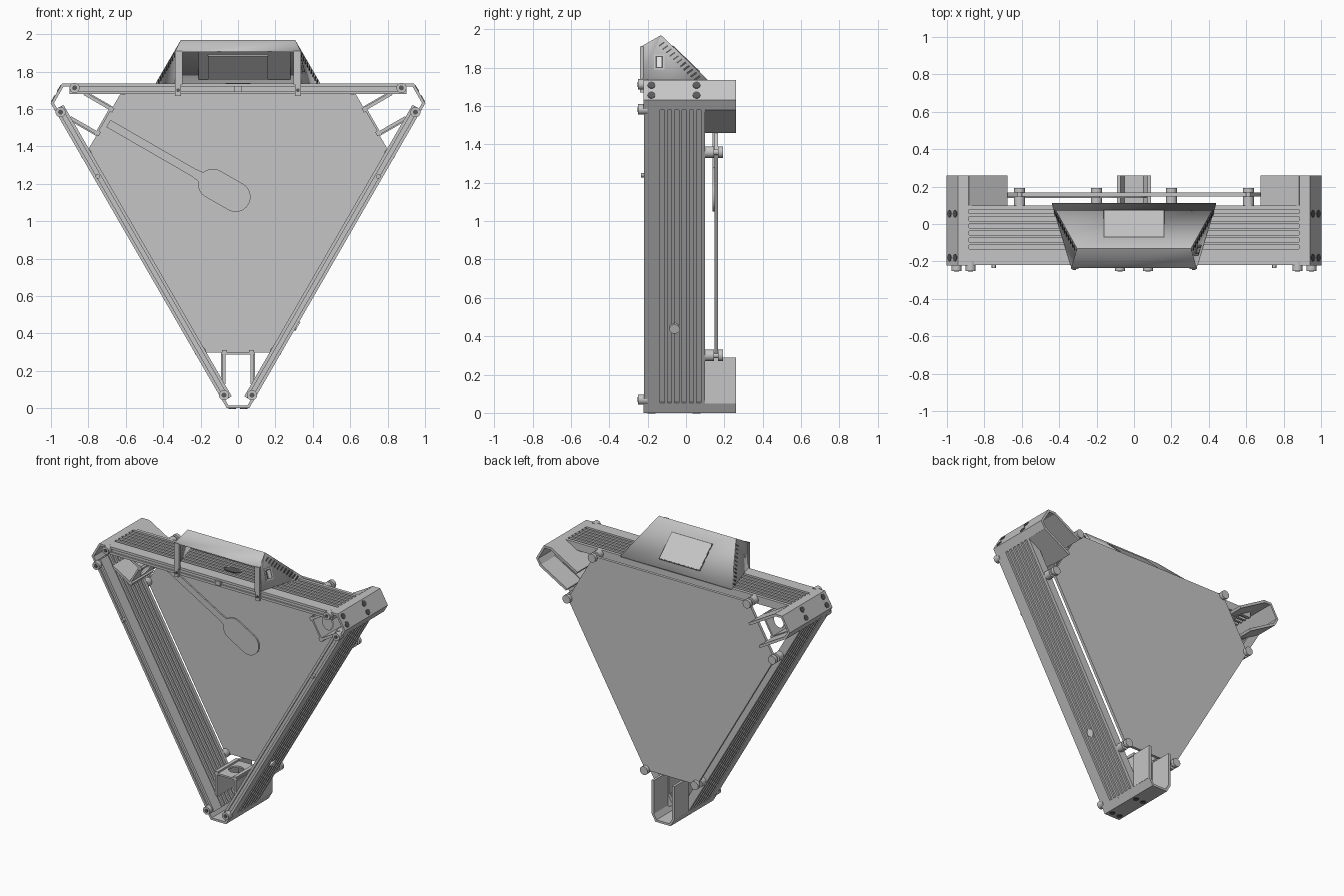
import bpy, bmesh, math
from mathutils import Matrix, Vector

if "Cube" in bpy.data.objects:
    bpy.data.objects.remove(bpy.data.objects["Cube"])


def material(name, v):
    m = bpy.data.materials.new(name)
    m.diffuse_color = (v, v, v, 1)
    m.use_nodes = True
    m.node_tree.nodes["Principled BSDF"].inputs["Base Color"].default_value = m.diffuse_color
    return m


GREY = material("light grey", 0.56)
DARK = material("dark grey", 0.1)
WHITE = material("off white", 0.8)

# Three-fold symmetry about a y axis through the triangle centre
CENTRE = Vector((0, 0, 1.122))
SPINS = [Matrix.Translation(CENTRE) @ Matrix.Rotation(math.radians(120 * k), 4, 'Y')
         @ Matrix.Translation(-CENTRE) for k in range(3)]
ONCE = [Matrix.Identity(4)]


def slab(name, pts, offset, mat=GREY, faces=None, places=ONCE):
    """Extrude a face (or connected faces) by an offset, once per placement."""
    for place in places:
        bm = bmesh.new()
        verts = [bm.verts.new(p) for p in pts]
        for f in faces or [range(len(pts))]:
            bm.faces.new([verts[i] for i in f])
        geo = bmesh.ops.extrude_face_region(bm, geom=bm.faces[:], use_keep_orig=True)
        moved = [g for g in geo['geom'] if isinstance(g, bmesh.types.BMVert)]
        bmesh.ops.translate(bm, verts=moved, vec=Vector(offset))
        bmesh.ops.recalc_face_normals(bm, faces=bm.faces[:])
        bm.transform(place)
        mesh = bpy.data.meshes.new(name)
        bm.to_mesh(mesh)
        bm.free()
        mesh.materials.append(mat)
        bpy.context.collection.objects.link(bpy.data.objects.new(name, mesh))


def prism(name, xz, y0, y1, mat=GREY, places=ONCE):
    slab(name, [(x, y0, z) for x, z in xz], (0, y1 - y0, 0), mat, None, places)


def box(name, x0, x1, y0, y1, z0, z1, mat=GREY, places=ONCE):
    prism(name, [(x0, z0), (x1, z0), (x1, z1), (x0, z1)], y0, y1, mat, places)


def arc(cx, cz, r, a0=0, a1=360, n=24):
    """Points on an arc in x, z; a full circle leaves out the repeated end."""
    full = abs(a1 - a0) == 360
    steps = n if full else n + 1
    return [(cx + r * math.cos(math.radians(a0 + (a1 - a0) * i / n)),
             cz + r * math.sin(math.radians(a0 + (a1 - a0) * i / n))) for i in range(steps)]


# Grooved extrusion bars
TOP, BOT = 1.735, 1.68
outer, inner = [(-0.22, TOP)], [(-0.22, BOT)]
for i in range(6):
    y = -0.135 + 0.038 * i
    outer += [(y, TOP), (y, TOP - 0.015), (y + 0.022, TOP - 0.015), (y + 0.022, TOP)]
    inner += [(y, BOT), (y, BOT + 0.015), (y + 0.022, BOT + 0.015), (y + 0.022, BOT)]
outer.append((0.1, TOP))
inner.append((0.1, BOT))
front_slot = [(-0.22, 1.697), (-0.21, 1.697), (-0.21, 1.718), (-0.22, 1.718)]
profile = outer + inner[::-1] + front_slot
slab("frame_bar", [(-0.9, y, z) for y, z in profile], (1.8, 0, 0), places=SPINS)

# Corner brackets: truncated cap, rear walls and motor mount
cap = [(-0.09, 0.052), (-0.06, 0), (0.06, 0), (0.09, 0.052),
       (0.075, 0.058), (0.051, 0.015), (-0.051, 0.015), (-0.075, 0.058)]
prism("corner_cap", cap, -0.222, 0.26, places=SPINS)
for s in (-1, 1):
    a, b = sorted((s * 0.072, s * 0.09))
    box("bracket_wall", a, b, 0.1, 0.26, 0.05, 0.29, places=SPINS)
    a, b = sorted((s * 0.066, s * 0.084))
    box("motor_mount_leg", a, b, -0.14, 0.1, 0.13, 0.29, places=SPINS)
    a, b = sorted((s * 0.06, s * 0.085))
    box("mount_tab", a, b, -0.14, 0.1, 0.296, 0.31, places=SPINS)

# Motor mount plate with a round hole
ring, square, N = [], [], 32
for i in range(N):
    c, s = math.cos(math.tau * i / N), math.sin(math.tau * i / N)
    k = 1 / max(abs(c), abs(s))
    ring.append((0.05 * c, -0.02 + 0.05 * s, 0.286))
    square.append((0.09 * c * k, -0.02 + 0.12 * s * k, 0.286))
quads = [(i, (i + 1) % N, N + (i + 1) % N, N + i) for i in range(N)]
slab("motor_mount_plate", ring + square, (0, 0, 0.012), faces=quads, places=SPINS)

for s in (-1, 1):
    # Cap bolts, two on each side of the cut face
    for y in (-0.18, 0.055):
        pts = [(s * 0.03 + px, y + py, -0.003) for px, py in arc(0, 0, 0.02)]
        slab("cap_bolt", pts, (0, 0, 0.006), DARK, places=SPINS)
    # Front feet
    prism("front_foot", arc(s * 0.075, 0.07, 0.027), -0.25, -0.2, places=SPINS)
    prism("foot_socket", arc(s * 0.075, 0.07, 0.013), -0.253, -0.249, DARK, places=SPINS)
    # Bed clamp knobs: spacer, waist and head
    for r, y0, y1 in ((0.03, 0.1, 0.147), (0.015, 0.147, 0.172), (0.03, 0.168, 0.192)):
        prism("bed_knob", arc(s * 0.2, 0.3, r), y0, y1, places=SPINS)
    # Small bar screws
    prism("bar_screw", arc(s * 0.75, 1.24, 0.012, n=12), -0.235, -0.2)
    prism("post_screw", arc(s * 0.32, 1.7, 0.01, n=12), -0.246, -0.235, DARK)
box("bar_clip", -0.02, 0.02, -0.232, -0.2, 1.692, 1.722)

# Flush button on the right bar
n = Vector((0.866, 0, -0.5))
t = Vector((0.5, 0, 0.866))
mid = Vector((0.315, -0.06, 0.44))
slab("bar_button", [mid + t * a + Vector((0, b, 0)) - n * 0.01 for a, b in arc(0, 0, 0.027)],
     n * 0.016, WHITE)

# Print bed: triangle with cut corners
bed = []
for m in SPINS:
    bed += [m @ Vector((0.205, 0.148, 0.298)), m @ Vector((-0.205, 0.148, 0.298))]
bed.sort(key=lambda p: math.atan2(p.z - CENTRE.z, p.x))
slab("print_bed", bed, (0, 0.02, 0))

# Heater pad under the bed: rounded blob and a long tail, turned 30 degrees
pad = arc(0, 0, 0.08, -90, 90, 16) + arc(-0.14, 0, 0.08, 90, 160, 8)
pad += [(-0.26, 0.022), (-0.785, 0.022), (-0.785, -0.022), (-0.26, -0.022)]
pad += arc(-0.14, 0, 0.08, 200, 270, 8)
ca, sa = math.cos(math.radians(-30)), math.sin(math.radians(-30))
prism("heater_pad", [(-0.013 + x * ca - z * sa, 1.13 + x * sa + z * ca) for x, z in pad],
      0.138, 0.149)

# Control hood: thin shell, open at the front and below
verts, faces = [], []
for s in (-1, 1):
    verts += [(s * 0.335, -0.235, 1.91), (s * 0.305, -0.13, 1.97),
              (s * 0.44, 0.112, 1.738), (s * 0.335, -0.235, 1.738)]
mesh = bpy.data.meshes.new("control_hood")
mesh.from_pydata(verts, [], [(0, 4, 5, 1), (1, 5, 6, 2), (0, 1, 3), (1, 2, 3), (4, 7, 5), (5, 7, 6)])
bm = bmesh.new()
bm.from_mesh(mesh)
bmesh.ops.recalc_face_normals(bm, faces=bm.faces[:])
bm.faces.ensure_lookup_table()
if bm.faces[1].normal.z < 0:
    bmesh.ops.reverse_faces(bm, faces=bm.faces[:])
bm.to_mesh(mesh)
bm.free()
mesh.materials.append(GREY)
hood = bpy.data.objects.new("control_hood", mesh)
bpy.context.collection.objects.link(hood)
shell = hood.modifiers.new("shell", 'SOLIDIFY')
shell.thickness, shell.offset = 0.012, -1


# Screen and circuit board on the sloping back of the hood
def slope(x, y, lift):
    return (x, y + 0.69 * lift, 1.97 - 0.958 * (y + 0.13) + 0.72 * lift)


def slope_plate(name, x0, x1, y0, y1, low, high, mat=GREY):
    pts = [slope(x, y, low) for x, y in ((x0, y0), (x1, y0), (x1, y1), (x0, y1))]
    slab(name, pts, (0, 0.69 * (high - low), 0.72 * (high - low)), mat)


slope_plate("screen_gap", -0.162, 0.162, -0.073, 0.073, -0.002, 0.002, DARK)
slope_plate("screen", -0.157, 0.157, -0.069, 0.069, -0.002, 0.004)
slope_plate("circuit_board", -0.21, 0.28, -0.09, 0.07, -0.03, -0.02)
slope_plate("screen_back", -0.16, 0.16, -0.07, 0.06, -0.042, -0.03)


# Hood sides: vents, power switch and front posts
def side(y, z, s=1):
    return (s * (0.335 + 0.304 * (y + 0.235) - 0.27 * (z - 1.738) - 0.001), y, z)


for s in (-1, 1):
    for i in range(11):
        y, z = -0.105 + 0.0185 * i, 1.946 - 0.0177 * i
        quad = [(y - 0.01, z - 0.01), (y - 0.038, z - 0.03), (y - 0.034, z - 0.036),
                (y - 0.006, z - 0.016)]
        slab("hood_vent", [side(a, b, s) for a, b in quad], (s * 0.004, 0, 0), DARK)
    a, b = sorted((s * 0.297, s * 0.336))
    box("hood_post", a, b, -0.24, -0.222, 1.73, 1.91)
    a, b = sorted((s * 0.305, s * 0.336))
    box("hood_post_foot", a, b, -0.24, -0.218, 1.67, 1.74)
for name, w, h, d, mat in (("switch_frame", 0.028, 0.04, 0.004, GREY),
                           ("switch_rim", 0.02, 0.032, 0.005, DARK),
                           ("switch_rocker", 0.012, 0.026, 0.007, WHITE)):
    pts = [side(-0.14 + a * w, 1.83 + b * h) for a, b in ((-1, -1), (1, -1), (1, 1), (-1, 1))]
    slab(name, pts, (d, 0, 0), mat)

# Cable opening on the top bar
slab("cable_opening", [(2.2 * x, -0.06 + y, 1.732) for x, y in arc(0, 0, 0.03)], (0, 0, 0.006), DARK)

# Smooth the round parts, keep edges sharp
for o in bpy.data.objects:
    o.select_set(True)
bpy.context.view_layer.objects.active = hood
bpy.ops.object.shade_smooth_by_angle(angle=math.radians(30))
